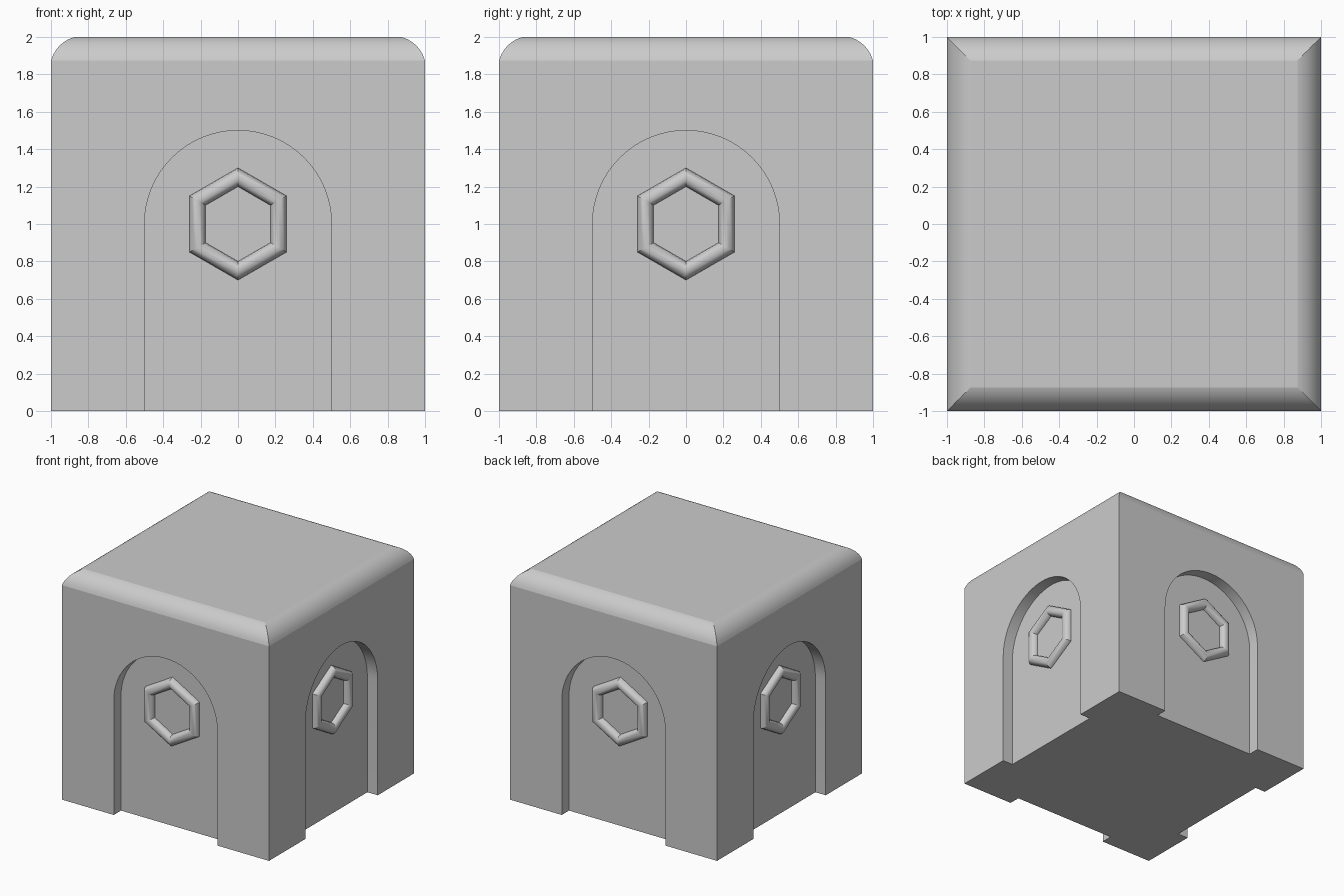
import bpy, bmesh, math
from mathutils import Matrix

if "Cube" in bpy.data.objects:
    bpy.data.objects.remove(bpy.data.objects["Cube"])

RECESS = 0.1      # depth of the arched niches
ROUND = 0.127     # size of the rounded top edge


def mesh_object(name, bm):
    bmesh.ops.recalc_face_normals(bm, faces=bm.faces)
    mesh = bpy.data.meshes.new(name)
    bm.to_mesh(mesh)
    bm.free()
    obj = bpy.data.objects.new(name, mesh)
    bpy.context.collection.objects.link(obj)
    return obj


def activate(obj):
    bpy.ops.object.select_all(action='DESELECT')
    obj.select_set(True)
    bpy.context.view_layer.objects.active = obj


# Block: square rings stacked upward, following a shallow arc at the top edge
bm = bmesh.new()
profile = [(1, 0)]
radius = ROUND / (math.cos(math.radians(15)) - math.cos(math.radians(75)))
for i in range(11):
    a = math.radians(15 + 6 * i)
    profile.append((1 + radius * (math.cos(a) - math.cos(math.radians(15))),
                    2 + radius * (math.sin(a) - math.sin(math.radians(75)))))
rings = [[bm.verts.new((sx * h, sy * h, z))
          for sx, sy in ((-1, -1), (1, -1), (1, 1), (-1, 1))] for h, z in profile]
for low, high in zip(rings, rings[1:]):
    for i in range(4):
        j = (i + 1) % 4
        bm.faces.new((low[i], low[j], high[j], high[i]))
bm.faces.new(rings[0][::-1])
bm.faces.new(rings[-1])
block = mesh_object("block", bm)

for side in range(4):
    turn = Matrix.Rotation(side * math.pi / 2, 4, 'Z')

    # Arched niche cutter
    bm = bmesh.new()
    outline = [(-0.5, -0.2), (0.5, -0.2)]
    outline += [(0.5 * math.cos(math.pi * i / 32), 1 + 0.5 * math.sin(math.pi * i / 32))
                for i in range(33)]
    face = bm.faces.new([bm.verts.new((x, -1.2, z)) for x, z in outline])
    extruded = bmesh.ops.extrude_face_region(bm, geom=[face], use_keep_orig=True)["geom"]
    for v in extruded:
        if isinstance(v, bmesh.types.BMVert):
            v.co.y = -1 + RECESS
    bm.transform(turn)
    cutter = mesh_object("niche_cutter", bm)
    cutter.hide_render = True
    mod = block.modifiers.new("niche", 'BOOLEAN')
    mod.operation = 'DIFFERENCE'
    mod.solver = 'EXACT'
    mod.object = cutter
    activate(block)
    bpy.ops.object.modifier_apply(modifier=mod.name)
    bpy.data.objects.remove(cutter)

    # Hexagonal ring half sunk into the niche wall, point upward
    bpy.ops.mesh.primitive_torus_add(major_segments=6, minor_segments=16,
                                     major_radius=0.25, minor_radius=0.05)
    ring = bpy.context.object
    ring.name = f"hex_ring_{side + 1}"
    ring.data.transform(turn @ Matrix.Translation((0, -1 + RECESS, 1))
                        @ Matrix.Rotation(math.pi / 2, 4, 'X')
                        @ Matrix.Rotation(math.pi / 6, 4, 'Z'))
    bpy.ops.object.shade_smooth_by_angle(angle=math.radians(30))

# Smooth the rounded edge and arches while keeping corners and edge breaks crisp
activate(block)
bpy.ops.object.shade_smooth_by_angle(angle=math.radians(12))
